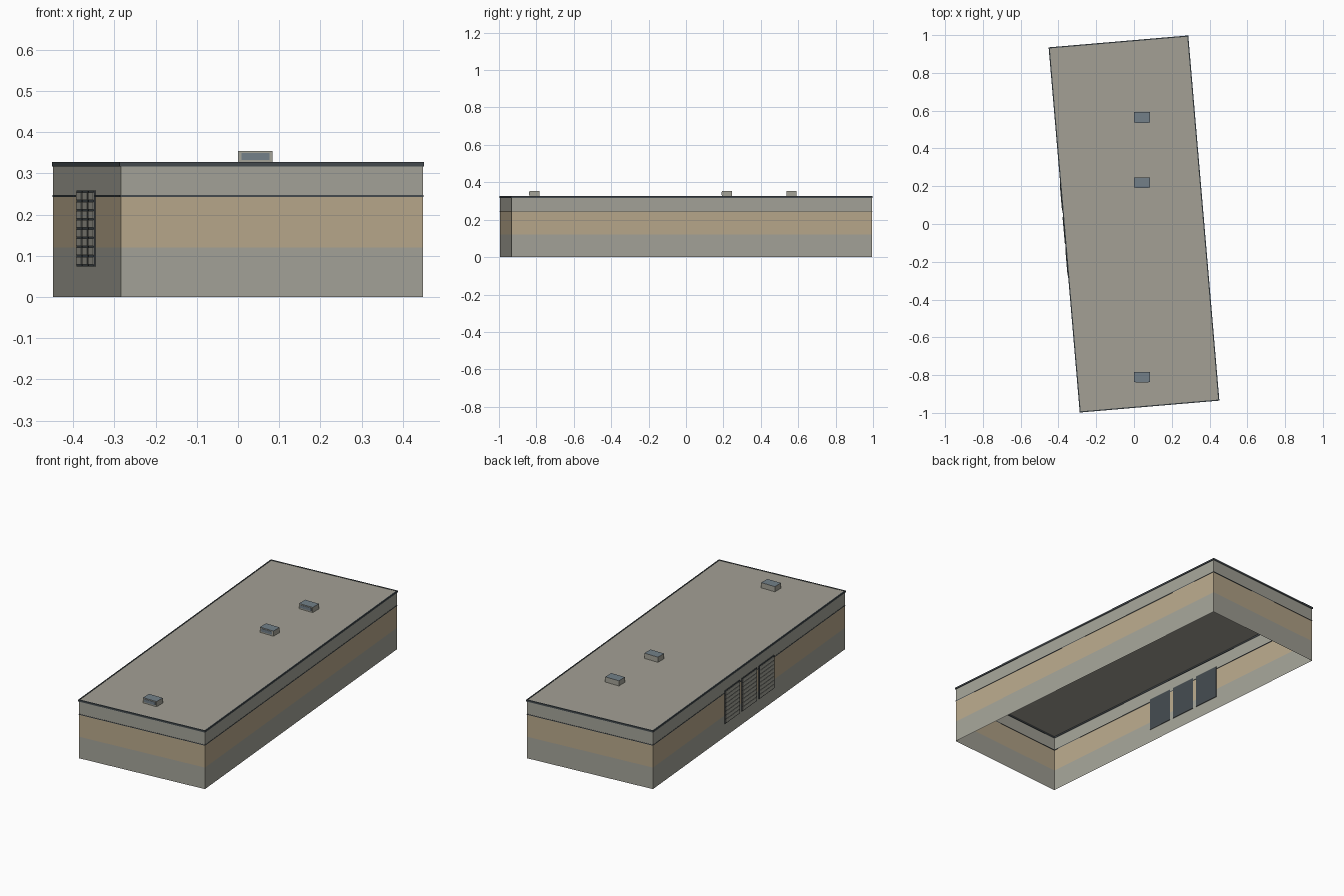
import bpy, bmesh, math
from mathutils import Matrix, Vector

cube = bpy.data.objects.get("Cube")
if cube:
    bpy.data.objects.remove(cube, do_unlink=True)

HALF_W, HALF_L = 0.368, 0.967
TURN = Matrix.Rotation(math.radians(4.87), 4, 'Z')
ROOF_Z = 0.325


def material(name, rgb):
    lin = [((c / 255 + 0.055) / 1.055) ** 2.4 for c in rgb] + [1]
    m = bpy.data.materials.new(name)
    m.use_nodes = True
    m.diffuse_color = lin
    bsdf = next(n for n in m.node_tree.nodes if n.type == 'BSDF_PRINCIPLED')
    bsdf.inputs["Base Color"].default_value = lin
    return m


GREY = material("warm grey", (165, 164, 153))
TAN = material("tan", (185, 169, 140))
ROOF = material("roof grey", (163, 160, 149))
DARK = material("dark slate", (68, 75, 79))
BLUE = material("blue grey", (115, 128, 137))


def finish(name, bm, mats, matrix=TURN):
    mesh = bpy.data.meshes.new(name)
    bm.to_mesh(mesh)
    bm.free()
    for m in mats:
        mesh.materials.append(m)
    ob = bpy.data.objects.new(name, mesh)
    ob.matrix_world = matrix
    bpy.context.collection.objects.link(ob)
    return ob


def rect(bm, z, grow=0):
    w, l = HALF_W + grow, HALF_L + grow
    return [bm.verts.new((sx * w, sy * l, z))
            for sx, sy in ((-1, -1), (1, -1), (1, 1), (-1, 1))]


def bridge(bm, a, b, index=0):
    for i in range(4):
        j = (i + 1) % 4
        bm.faces.new((a[i], a[j], b[j], b[i])).material_index = index


def add_box(bm, lo, hi):
    lo, hi = Vector(lo), Vector(hi)
    size = Matrix.Diagonal((*(hi - lo), 1))
    bmesh.ops.create_cube(bm, size=1, matrix=Matrix.Translation((lo + hi) / 2) @ size)


def frame(name, z0, z1, depth):
    """Thin rectangular band that runs round the walls."""
    bm = bmesh.new()
    loops = [rect(bm, z, g) for z, g in
             ((z0, depth), (z1, depth), (z1, -depth), (z0, -depth))]
    for i in range(4):
        bridge(bm, loops[i], loops[(i + 1) % 4])
    finish(name, bm, [DARK])


# Walls in three painted bands, open underneath
bm = bmesh.new()
rings = [rect(bm, z) for z in (0, 0.12, 0.245, ROOF_Z)]
for i, index in enumerate((0, 1, 0)):
    bridge(bm, rings[i], rings[i + 1], index)
finish("walls", bm, [GREY, TAN])

# Flat roof, edge trim and wall band
bm = bmesh.new()
bm.faces.new(rect(bm, ROOF_Z))
finish("roof", bm, [ROOF])
frame("roof_trim", 0.317, 0.327, 0.003)
frame("wall_band", 0.243, 0.247, 0.0015)

# Three loading doors with slatted fronts
DOOR_W, DOOR_Z0, DOOR_Z1, SLATS = 0.15, 0.074, 0.258, 8
for n, y in enumerate((-0.173, 0, 0.173), 1):
    y0, y1 = y - DOOR_W / 2, y + DOOR_W / 2
    bm = bmesh.new()
    add_box(bm, (-HALF_W - 0.004, y0, DOOR_Z0), (-HALF_W + 0.003, y1, DOOR_Z1))
    finish(f"door_{n}", bm, [DARK])
    bm = bmesh.new()
    step = (DOOR_Z1 - DOOR_Z0 - 0.006) / SLATS
    for s in range(SLATS):
        z = DOOR_Z0 + 0.003 + s * step
        add_box(bm, (-HALF_W - 0.006, y0 + 0.005, z + 0.002),
                (-HALF_W - 0.003, y1 - 0.005, z + step - 0.002))
    finish(f"door_slats_{n}", bm, [GREY])

# Rooftop units with a blue top and a front grille
for n, y in enumerate((0.565, 0.22, -0.81), 1):
    place = Matrix.Translation((0.042, y, ROOF_Z))
    bm = bmesh.new()
    add_box(bm, (-0.042, -0.027, 0), (0.042, 0.027, 0.029))
    bm.normal_update()
    for f in bm.faces:
        f.material_index = int(f.normal.z > 0.5)
    finish(f"roof_unit_{n}", bm, [GREY, BLUE], place)
    bm = bmesh.new()
    add_box(bm, (-0.034, -0.029, 0.007), (0.034, -0.026, 0.024))
    finish(f"roof_unit_grille_{n}", bm, [BLUE], place)
